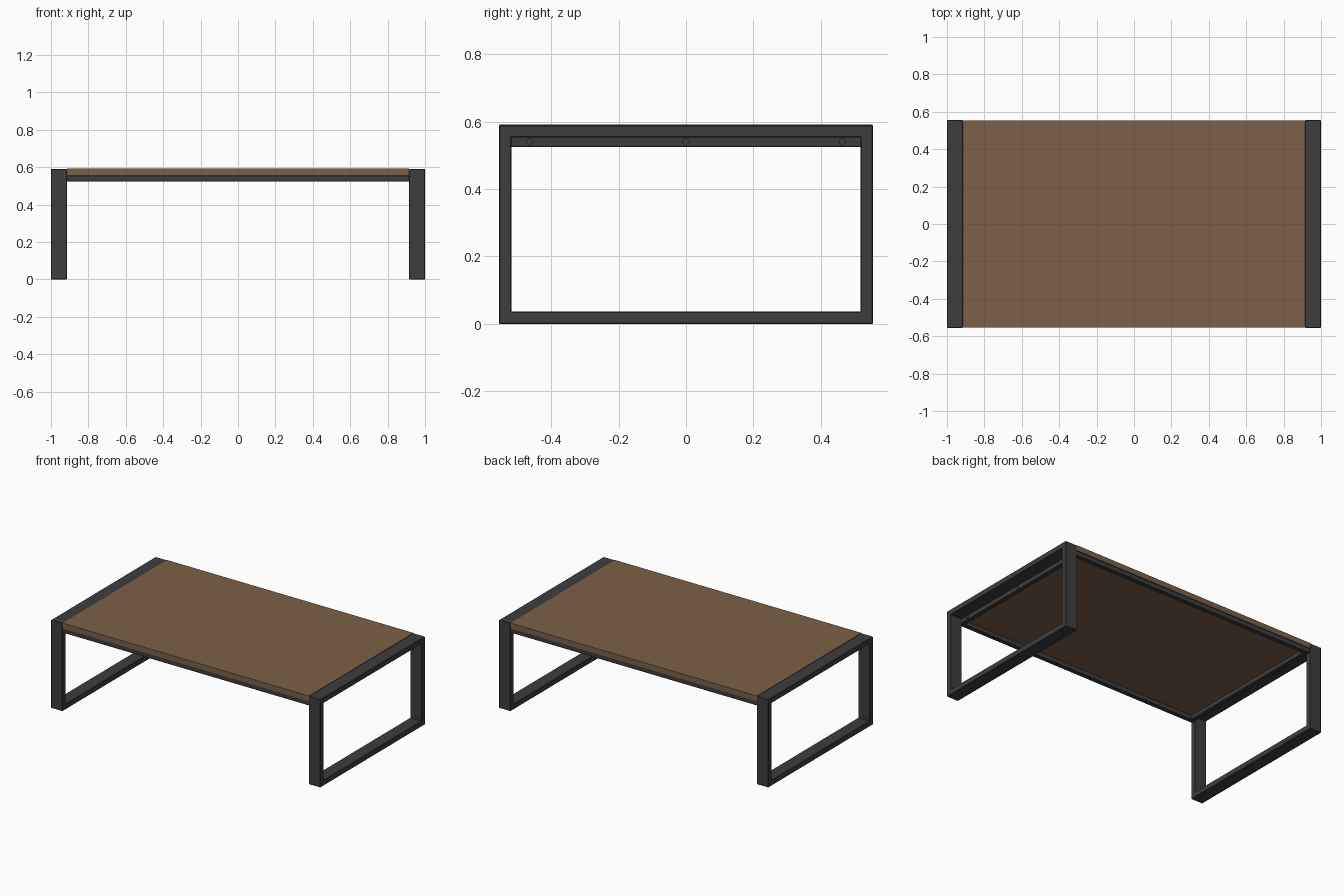
import bpy, bmesh, math
from mathutils import Matrix

if "Cube" in bpy.data.objects:
    bpy.data.objects.remove(bpy.data.objects["Cube"])

def material(name, rgb):
    m = bpy.data.materials.new(name)
    m.diffuse_color = (*rgb, 1)
    m.use_nodes = True
    m.node_tree.nodes["Principled BSDF"].inputs["Base Color"].default_value = m.diffuse_color
    return m

wood = material("brown wood", (0.20, 0.118, 0.063))
metal = material("dark grey metal", (0.047, 0.047, 0.047))

def finish(name, bm, mat, bevel=0.0):
    bmesh.ops.recalc_face_normals(bm, faces=bm.faces)
    me = bpy.data.meshes.new(name)
    bm.to_mesh(me)
    bm.free()
    me.materials.append(mat)
    ob = bpy.data.objects.new(name, me)
    bpy.context.collection.objects.link(ob)
    if bevel:
        mod = ob.modifiers.new("soft edges", 'BEVEL')
        mod.width, mod.segments = bevel, 1
    return ob

def frame(name, w, h, bar, depth, place):
    """Rectangular ring in local XY, extruded along local Z, then moved by the matrix."""
    bm = bmesh.new()
    rings = []
    for inset, z in ((0, 0), (bar, 0), (bar, depth), (0, depth)):
        a, b = w / 2 - inset, h / 2 - inset
        rings.append([bm.verts.new((sx * a, sy * b, z))
                      for sx, sy in ((-1, -1), (1, -1), (1, 1), (-1, 1))])
    for i in range(4):
        p, q = rings[i], rings[(i + 1) % 4]
        for j in range(4):
            k = (j + 1) % 4
            bm.faces.new((p[j], p[k], q[k], q[j]))
    bm.transform(place)
    return finish(name, bm, metal, 0.002)

# table top
bm = bmesh.new()
bmesh.ops.create_cube(bm, size=1, matrix=Matrix.Translation((0, 0, 0.574))
                      @ Matrix.Diagonal((1.83, 1.108, 0.036, 1)))
finish("table_top", bm, wood)

# support frame under the top
frame("support_frame", 1.83, 1.10, 0.03, 0.031, Matrix.Translation((0, 0, 0.525)))

# leg frames: local X -> y, local Y -> z, local Z -> x
turn = Matrix(((0, 0, 1, 0), (1, 0, 0, 0), (0, 1, 0, 0), (0, 0, 0, 1)))
for side, x in (("left", -1.0), ("right", 0.915)):
    frame(side + "_leg_frame", 1.11, 0.59, 0.036, 0.085,
          Matrix.Translation((x, 0, 0.295)) @ turn)

# bolts on both ends of the support frame
for side, s in (("left", -1), ("right", 1)):
    bm = bmesh.new()
    for y in (-0.465, 0, 0.465):
        bmesh.ops.create_cone(bm, cap_ends=True, segments=16, radius1=0.011, radius2=0.011,
                              depth=0.012, matrix=Matrix.Translation((s * 0.915, y, 0.54))
                              @ Matrix.Rotation(math.pi / 2, 4, 'Y'))
    finish(side + "_bolts", bm, metal)
